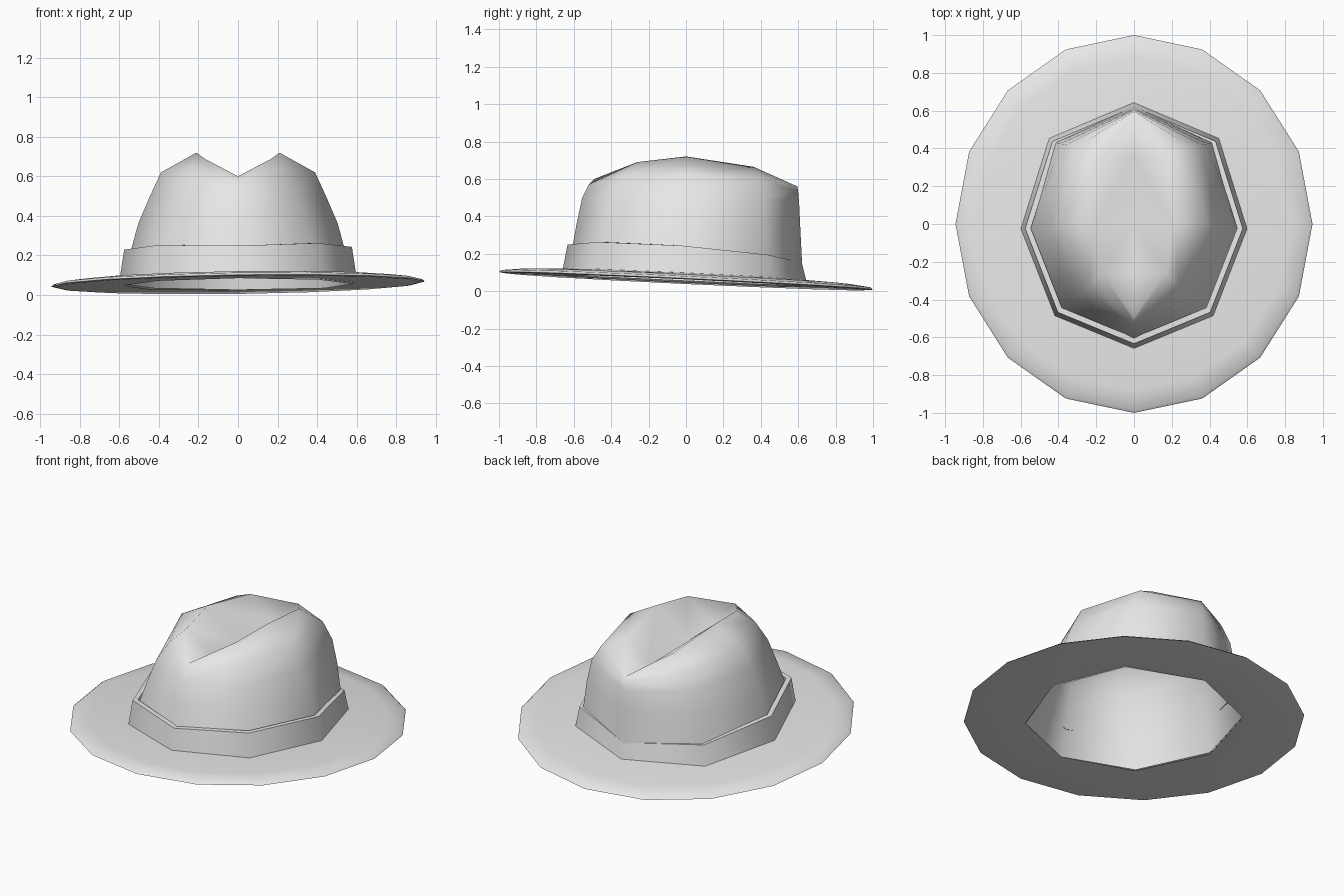
import bpy, math

old = bpy.data.objects.get("Cube")
if old:
    bpy.data.objects.remove(old, do_unlink=True)

felt = bpy.data.materials.new("light grey felt")
felt.use_nodes = True
felt.diffuse_color = (0.8, 0.8, 0.8, 1)
felt.node_tree.nodes["Principled BSDF"].inputs["Base Color"].default_value = (0.8, 0.8, 0.8, 1)


def tilt(x, y):
    """Height of the slightly tipped plane the brim lies in."""
    return 0.055 - 0.047 * y + 0.014 * x


def build(name, verts, faces, angle):
    mesh = bpy.data.meshes.new(name)
    mesh.from_pydata(verts, [], faces)
    mesh.materials.append(felt)
    obj = bpy.data.objects.new(name, mesh)
    bpy.context.collection.objects.link(obj)
    bpy.ops.object.select_all(action='DESELECT')
    obj.select_set(True)
    bpy.context.view_layer.objects.active = obj
    bpy.ops.object.shade_smooth_by_angle(angle=math.radians(angle))
    return obj


def bridge(rings):
    """Join closed rings of equal length, each running counterclockwise."""
    n = len(rings[0])
    verts = [p for ring in rings for p in ring]
    faces = []
    for r in range(len(rings) - 1):
        for i in range(n):
            j = (i + 1) % n
            faces.append((r * n + i, r * n + j, (r + 1) * n + j, (r + 1) * n + i))
    return verts, faces


# Head outline: an octagon, front point first, counterclockwise
half = [(0, -0.66), (0.42, -0.487), (0.6, -0.025), (0.45, 0.455), (0, 0.645)]
octagon = half + [(-x, y) for x, y in half[-2:0:-1]]


def head_ring(scale, height):
    return [(x * scale, y * scale, height(x, y)) for x, y in octagon]


# Brim: sixteen sides outside, octagonal opening inside, rolled rim
def brim_ring(scale, lift):
    ring = []
    for i in range(16):
        a = math.tau * i / 16 - math.pi / 2
        x, y = 0.945 * scale * math.cos(a), scale * math.sin(a)
        ring.append((x, y, tilt(x, y) + lift))
    return ring


def opening_ring(scale, lift):
    ring = []
    for i, (x, y) in enumerate(octagon):
        nx, ny = octagon[(i + 1) % 8]
        for px, py in ((x, y), ((x + nx) / 2, (y + ny) / 2)):
            px, py = px * scale, py * scale
            ring.append((px, py, tilt(px, py) + lift))
    return ring


build("brim", *bridge([
    opening_ring(0.97, 0.0),
    brim_ring(0.975, -0.004),
    brim_ring(1.0, 0.0),
    brim_ring(0.985, 0.012),
    brim_ring(0.88, 0.024),
    opening_ring(0.98, 0.035),
]), 50)


# Hat band: a ribbon with a visible upper edge
def band_top(x, y):
    return 0.235 + 0.012 * x - 0.05 * y - 0.1 * max(0, abs(y) - 0.47) - 0.05 * max(0, y)


build("hat_band", *bridge([
    head_ring(1.0, lambda x, y: tilt(x, y) + 0.025),
    head_ring(0.96, band_top),
    head_ring(0.91, band_top),
]), 50)

# Crown: half the shell as columns from front to back, rising to the ridge
columns = [
    [(0, -.61, .22), (0, -.585, .36), (0, -.555, .5), (0, -.52, .57), (0, -.49, .6)],
    [(.38, -.44, .23), (.345, -.41, .36), (.3, -.38, .5), (.24, -.34, .61), (.17, -.26, .69)],
    [(.54, -.02, .23), (.505, -.02, .36), (.445, -.02, .5), (.39, 0, .62), (.21, 0, .72)],
    [(.41, .43, .2), (.39, .425, .36), (.36, .42, .5), (.3, .41, .6), (.17, .36, .665)],
    [(0, .62, .16), (0, .61, .36), (0, .605, .47), (0, .6, .53), (0, .595, .56)],
]
valley = [(0, -.26, .56), (0, 0, .55), (0, .36, .54)]
verts = []
for (x, y), column in zip(half, columns):
    x, y = x * 0.97, y * 0.97
    verts += [(x, y, tilt(0, y))] + column
levels = 6
faces = []
for c in range(4):
    for k in range(levels - 1):
        a, b = c * levels + k, (c + 1) * levels + k
        faces.append((a, b, b + 1, a + 1))

# Crease along the top of the crown
first = len(verts)
verts += valley
ridge = [c * levels + levels - 1 for c in range(5)]
crease = [ridge[0], first, first + 1, first + 2, ridge[4]]
for c in range(4):
    loop = (ridge[c], ridge[c + 1], crease[c + 1], crease[c])
    faces.append(tuple(dict.fromkeys(loop)))

crown = build("crown", verts, faces, 180)
mirror = crown.modifiers.new("mirror", 'MIRROR')
mirror.use_clip = True
mirror.merge_threshold = 0.001
